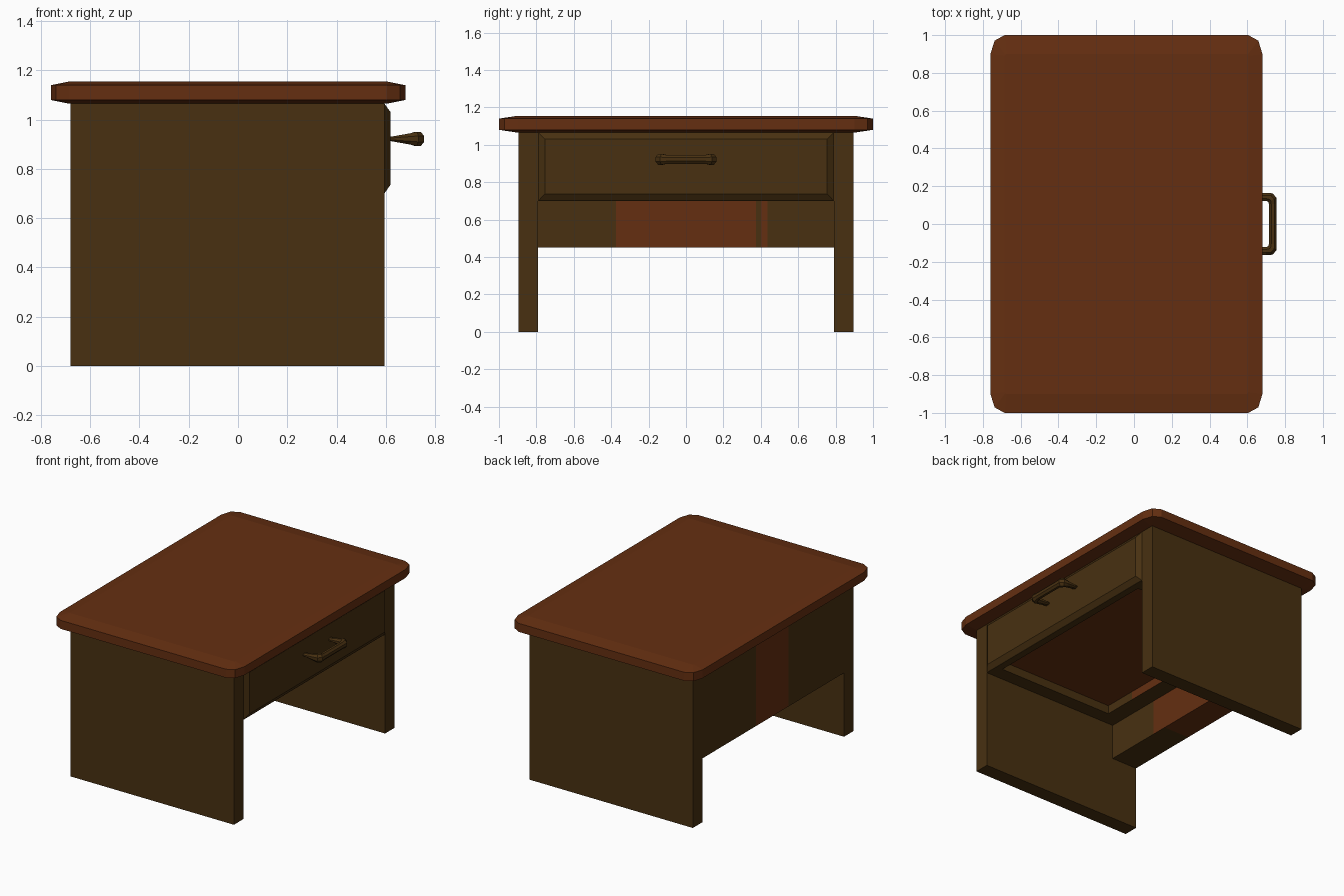
import bpy, bmesh, math
from mathutils import Vector

if "Cube" in bpy.data.objects:
    bpy.data.objects.remove(bpy.data.objects["Cube"])


def material(name, rgb):
    m = bpy.data.materials.new(name)
    m.diffuse_color = (*rgb, 1.0)
    m.use_nodes = True
    m.node_tree.nodes["Principled BSDF"].inputs["Base Color"].default_value = m.diffuse_color
    return m


BROWN = material("dark brown wood", (0.065, 0.030, 0.0055))
RED = material("red brown wood", (0.130, 0.028, 0.0055))


def finish(name, bm, mats):
    bmesh.ops.recalc_face_normals(bm, faces=bm.faces)
    me = bpy.data.meshes.new(name)
    bm.to_mesh(me)
    bm.free()
    for m in mats:
        me.materials.append(m)
    ob = bpy.data.objects.new(name, me)
    bpy.context.collection.objects.link(ob)
    return ob


def box(name, x, y, z, mat=BROWN, cuts=(), rule=None):
    """Box from ranges, cut along y; rule picks the red faces."""
    bm = bmesh.new()
    bmesh.ops.create_cube(bm, size=1)
    for v in bm.verts:
        v.co = [r[0] + (c + 0.5) * (r[1] - r[0]) for r, c in zip((x, y, z), v.co)]
    for c in cuts:
        bmesh.ops.bisect_plane(bm, geom=bm.verts[:] + bm.edges[:] + bm.faces[:],
                               plane_co=(0, c, 0), plane_no=(0, 1, 0))
    bm.normal_update()
    if rule:
        for f in bm.faces:
            f.material_index = int(rule(f.normal, f.calc_center_median().y))
    return finish(name, bm, [mat, RED] if rule else [mat])


def loft(name, rings, mat):
    bm = bmesh.new()
    rows = [[bm.verts.new(p) for p in r] for r in rings]
    n = len(rows[0])
    for a, b in zip(rows, rows[1:]):
        for i in range(n):
            j = (i + 1) % n
            bm.faces.new((a[i], a[j], b[j], b[i]))
    bm.faces.new(rows[0])
    bm.faces.new(rows[-1])
    return finish(name, bm, [mat])


# Table top: rounded-corner slab with shallow chamfers above and below
def outline(hx, hy, rx, ry, z, cx=-0.04):
    pts = []
    for sx, sy, start in ((1, 1, 0), (-1, 1, 90), (-1, -1, 180), (1, -1, 270)):
        for k in range(3):
            a = math.radians(start + 45 * k)
            pts.append((cx + sx * (hx - rx) + rx * math.cos(a),
                        sy * (hy - ry) + ry * math.sin(a), z))
    return pts


loft("table_top", [outline(0.645, 0.90, 0.01, 0.01, 1.065),
                   outline(0.72, 1.0, 0.075, 0.10, 1.08),
                   outline(0.72, 1.0, 0.075, 0.10, 1.14),
                   outline(0.645, 0.90, 0.01, 0.01, 1.155)], RED)

# Side panels
for side, s in (("front", -1), ("back", 1)):
    box(side + "_side_panel", (-0.68, 0.595), sorted((s * 0.79, s * 0.895)), (0, 1.066))


# Thick rear panel with red wood patches
def rear_rule(n, y):
    if n.x > 0.5:
        return -0.375 < y < 0.375 or 0.40 < y < 0.435
    if n.x < -0.5:
        return -0.17 < y < 0.19
    return n.z < -0.5 and -0.26 < y < 0.435


box("rear_panel", (-0.68, -0.48), (-0.79, 0.79), (0.45, 1.066),
    cuts=(-0.375, -0.26, -0.17, 0.19, 0.375, 0.40, 0.435), rule=rear_rule)

# Drawer box: rails around a recessed floor
box("drawer_front_rail", (0.545, 0.595), (-0.79, 0.79), (0.70, 1.066))
for side, s in (("front", -1), ("back", 1)):
    box("drawer_" + side + "_rail", (-0.36, 0.545), sorted((s * 0.69, s * 0.79)), (0.70, 1.066))
box("drawer_rear_rail", (-0.48, -0.36), (-0.79, 0.79), (0.70, 1.066),
    cuts=(-0.45, 0.435), rule=lambda n, y: n.x > 0.5 and -0.45 < y < 0.435)
box("drawer_floor", (-0.36, 0.545), (-0.69, 0.69), (0.76, 0.79), RED)


# Drawer face: raised panel with bevelled border
def face_ring(x, hy, z0, z1):
    return [(x, -hy, z0), (x, hy, z0), (x, hy, z1), (x, -hy, z1)]


loft("drawer_face", [face_ring(0.594, 0.79, 0.70, 1.066),
                     face_ring(0.62, 0.755, 0.737, 1.03)], BROWN)

# Handle: (x, y, heading, half width, half height), mirrored in y
half = [(0.615, -0.142, 0, 0.020, 0.008), (0.70, -0.143, 0, 0.021, 0.023),
        (0.722, -0.140, 25, 0.025, 0.029), (0.733, -0.128, 65, 0.025, 0.029),
        (0.735, -0.105, 90, 0.020, 0.024)]
path = half + [(x, -y, 180 - a, w, h) for x, y, a, w, h in reversed(half)]
rings = []
for x, y, a, w, h in path:
    out = Vector((math.sin(math.radians(a)), -math.cos(math.radians(a)), 0))
    ring = []
    for k in range(8):
        t = math.radians(22.5 + 45 * k)
        ring.append(Vector((x, y, 0.922)) + out * (w * 1.08 * math.cos(t))
                    + Vector((0, 0, h * 1.08 * math.sin(t))))
    rings.append(ring)
loft("drawer_handle", rings, BROWN)
